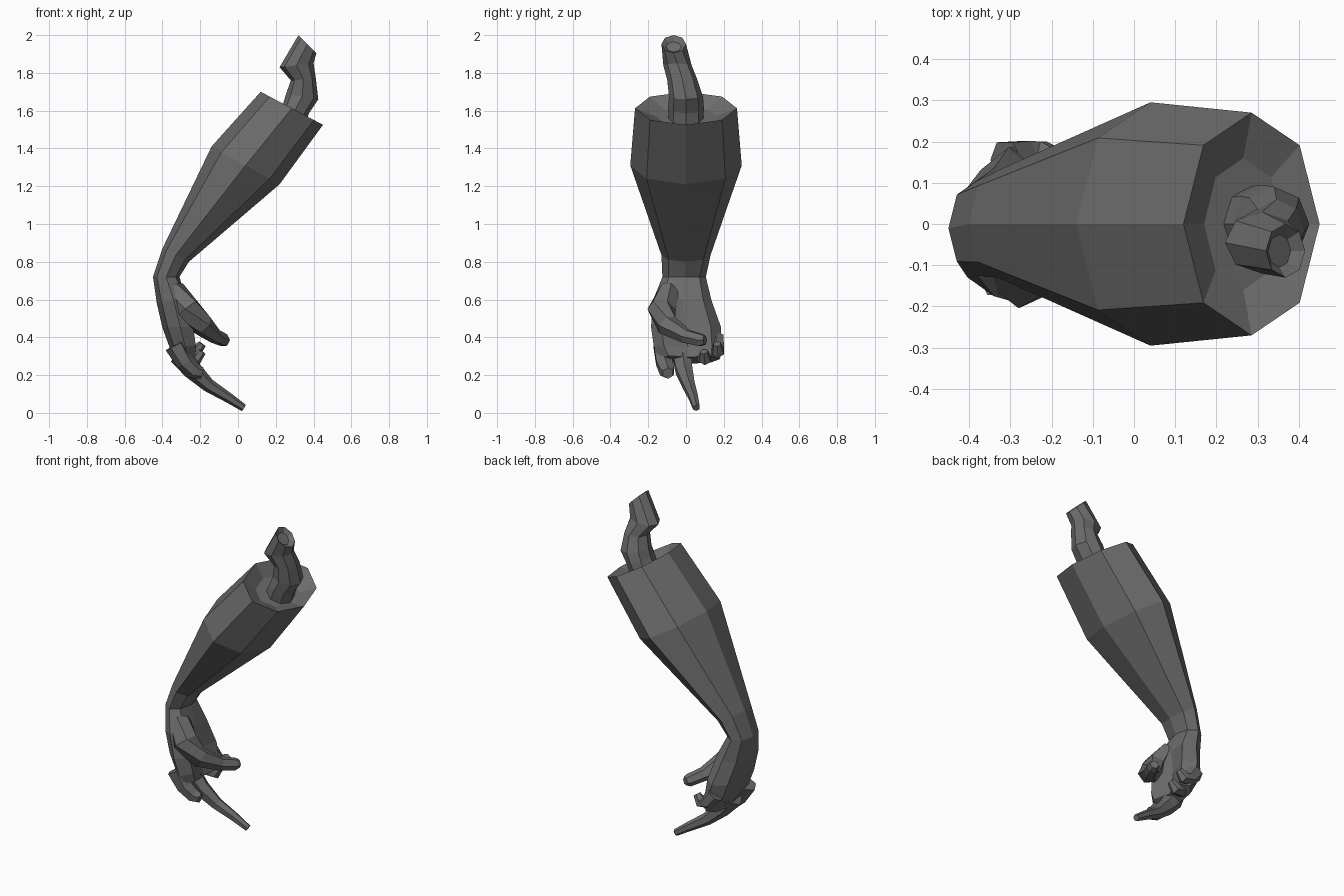
import bpy
import bmesh
from math import cos, sin, pi
from mathutils import Vector

cube = bpy.data.objects.get("Cube")
if cube:
    bpy.data.objects.remove(cube)

grey = bpy.data.materials.new("dark grey")
grey.use_nodes = True
COLOR = (0.15, 0.15, 0.15, 1)
grey.diffuse_color = COLOR
grey.node_tree.nodes["Principled BSDF"].inputs["Base Color"].default_value = COLOR


def skin(name, rings):
    """Bridge a list of equal point rings and close both ends."""
    bm = bmesh.new()
    loops = [[bm.verts.new(p) for p in ring] for ring in rings]
    n = len(loops[0])
    for a, b in zip(loops, loops[1:]):
        for i in range(n):
            j = (i + 1) % n
            bm.faces.new((a[i], a[j], b[j], b[i]))
    bm.faces.new(loops[0][::-1])
    bm.faces.new(loops[-1])
    bmesh.ops.recalc_face_normals(bm, faces=bm.faces)
    mesh = bpy.data.meshes.new(name)
    bm.to_mesh(mesh)
    bm.free()
    mesh.materials.append(grey)
    obj = bpy.data.objects.new(name, mesh)
    bpy.context.collection.objects.link(obj)
    return obj


def section(x1, z1, x2, z2, y, half, dent=0.0, n=8):
    """Oval ring between a back point and an inner point; dent hollows the inner side."""
    back, inner = Vector((x1, y, z1)), Vector((x2, y, z2))
    mid, u = (back + inner) / 2, (back - inner) / 2
    pts = []
    for i in range(n):
        c, s = cos(2 * pi * i / n), sin(2 * pi * i / n)
        if c < -0.9:
            c += dent
        pts.append(mid + u * c + Vector((0, half * s, 0)))
    return pts


def tube(name, path, side, n=6):
    """Tapering finger along (x, y, z, radius) points."""
    pts = [Vector(p[:3]) for p in path]
    rings = []
    for i, p in enumerate(pts):
        t = (pts[min(i + 1, len(pts) - 1)] - pts[max(i - 1, 0)]).normalized()
        u = t.cross(Vector(side)).normalized()
        v = t.cross(u)
        r = path[i][3]
        rings.append([p + r * (u * cos(2 * pi * k / n) + v * sin(2 * pi * k / n))
                      for k in range(n)])
    return skin(name, rings)


# Forearm with a sunken open end
skin("forearm", [section(*r) for r in (
    (0.17, 1.62, 0.36, 1.52, 0, 0.16),
    (0.12, 1.70, 0.45, 1.525, 0, 0.27),
    (-0.14, 1.41, 0.22, 1.21, 0, 0.295),
    (-0.40, 0.87, -0.26, 0.80, 0, 0.13),
    (-0.45, 0.72, -0.31, 0.72, -0.01, 0.115))])

# Kinked bone with a broken, hollowed tip
skin("bone", [section(*r) for r in (
    (0.20, 1.56, 0.35, 1.50, 0, 0.09),
    (0.24, 1.64, 0.375, 1.585, 0, 0.095),
    (0.255, 1.69, 0.425, 1.66, 0, 0.09),
    (0.28, 1.76, 0.412, 1.77, -0.02, 0.08),
    (0.22, 1.83, 0.40, 1.85, -0.045, 0.075),
    (0.32, 2.0, 0.415, 1.905, -0.065, 0.065),
    (0.325, 1.965, 0.38, 1.91, -0.065, 0.04))])

# Cupped hand
skin("palm", [section(*r) for r in (
    (-0.45, 0.72, -0.31, 0.72, -0.01, 0.115),
    (-0.43, 0.58, -0.25, 0.61, -0.02, 0.155, 0.4),
    (-0.40, 0.45, -0.21, 0.46, 0, 0.185, 0.8),
    (-0.36, 0.34, -0.20, 0.36, 0.01, 0.18, 0.8),
    (-0.31, 0.26, -0.21, 0.31, 0.02, 0.16, 0.6))])

# Thumb crossing in front of the palm
tube("thumb", [
    (-0.34, -0.08, 0.65, 0.06),
    (-0.27, -0.13, 0.55, 0.075),
    (-0.19, -0.10, 0.465, 0.06),
    (-0.12, 0.0, 0.405, 0.04),
    (-0.075, 0.08, 0.385, 0.036),
    (-0.065, 0.10, 0.385, 0.025)], (0, 0, 1))

# Fingers: one stretched, three curled
tube("index_finger", [
    (-0.33, -0.12, 0.36, 0.06),
    (-0.28, -0.115, 0.27, 0.05),
    (-0.23, -0.10, 0.22, 0.043),
    (-0.19, -0.095, 0.21, 0.03)], (0, 1, 0))
tube("middle_finger", [
    (-0.31, -0.02, 0.31, 0.06),
    (-0.24, -0.01, 0.225, 0.05),
    (-0.155, 0.015, 0.145, 0.036),
    (-0.05, 0.04, 0.08, 0.027),
    (0.03, 0.055, 0.027, 0.02)], (0, 1, 0))
for name, y, z in (("ring_finger", 0.095, 0.285), ("little_finger", 0.165, 0.325)):
    tube(name, [
        (-0.31, y - 0.01, z + 0.07, 0.05),
        (-0.26, y, z + 0.01, 0.042),
        (-0.22, y + 0.005, z, 0.035),
        (-0.19, y, z + 0.04, 0.022)], (0, 1, 0))
